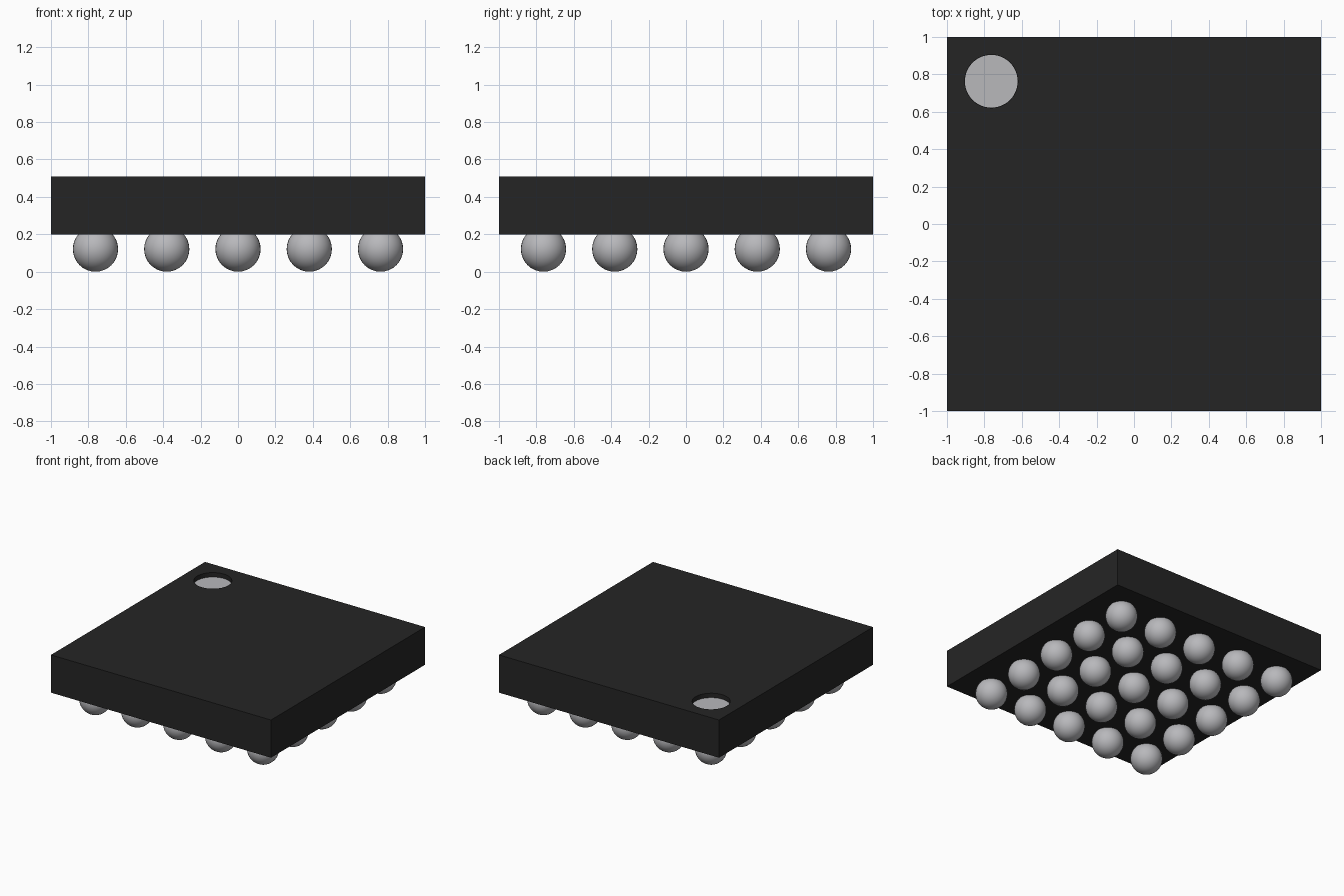
import bpy

if "Cube" in bpy.data.objects:
    bpy.data.objects.remove(bpy.data.objects["Cube"])

PITCH = 0.381
BALL_R = 0.121
BASE_Z, TOP_Z = 0.20, 0.51
DOT = (-0.763, 0.763)
DOT_R, DOT_DEPTH = 0.142, 0.04


def material(name, rgb):
    m = bpy.data.materials.new(name)
    m.diffuse_color = (*rgb, 1.0)
    m.use_nodes = True
    m.node_tree.nodes["Principled BSDF"].inputs["Base Color"].default_value = m.diffuse_color
    return m


black = material("black_plastic", (0.0185, 0.0182, 0.0182))
silver = material("silver_grey", (0.48, 0.48, 0.50))


def finish(name, mat):
    ob = bpy.context.object
    ob.name = name
    ob.data.materials.append(mat)
    return ob


# Package body: flat square block
bpy.ops.mesh.primitive_cube_add(size=1, location=(0, 0, (BASE_Z + TOP_Z) / 2))
body = finish("package_body", black)
body.scale = (2, 2, TOP_Z - BASE_Z)
bpy.ops.object.transform_apply(location=False, rotation=False, scale=True)

# Round recess in the corner, cut with a cylinder
bpy.ops.mesh.primitive_cylinder_add(vertices=48, radius=DOT_R, depth=2 * DOT_DEPTH,
                                    location=(*DOT, TOP_Z))
cutter = finish("recess_cutter", black)
cutter.hide_render = True
mod = body.modifiers.new("recess", 'BOOLEAN')
mod.operation = 'DIFFERENCE'
mod.solver = 'EXACT'
mod.object = cutter
bpy.context.view_layer.objects.active = body
bpy.ops.object.modifier_apply(modifier=mod.name)
bpy.data.objects.remove(cutter, do_unlink=True)

# Marker disc on the recess floor
bpy.ops.mesh.primitive_cylinder_add(vertices=48, radius=DOT_R - 0.001, depth=0.006,
                                    location=(*DOT, TOP_Z - DOT_DEPTH + 0.001))
finish("marker_disc", silver)

# Five by five grid of solder balls, sunk slightly into the body
bpy.ops.mesh.primitive_uv_sphere_add(segments=32, ring_count=16, radius=BALL_R)
first = finish("solder_ball", silver)
bpy.ops.object.shade_smooth()
for i in range(-2, 3):
    for j in range(-2, 3):
        ball = bpy.data.objects.new(f"solder_ball_{i + 3}_{j + 3}", first.data)
        ball.location = (i * PITCH, j * PITCH, BALL_R)
        bpy.context.collection.objects.link(ball)
bpy.data.objects.remove(first, do_unlink=True)
